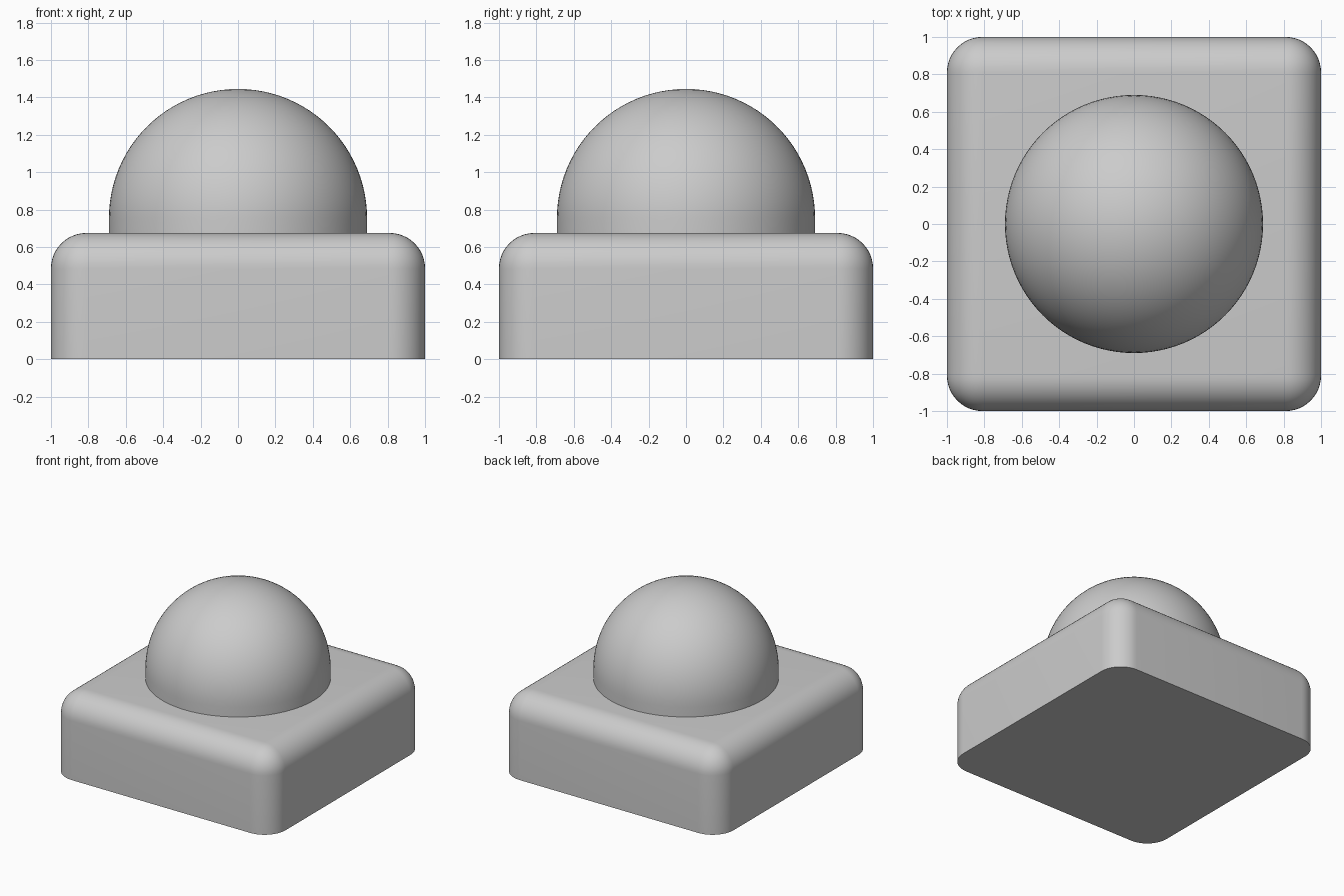
import bpy, bmesh, math

cube = bpy.data.objects.get("Cube")
if cube:
    bpy.data.objects.remove(cube, do_unlink=True)

HEIGHT, ROUND = 0.675, 0.19       # base block
RADIUS, SPRING, TOP = 0.69, 0.755, 1.445  # dome

grey = bpy.data.materials.new("plain_grey")
grey.use_nodes = True
colour = (0.6, 0.6, 0.6, 1)
grey.diffuse_color = colour
grey.node_tree.nodes["Principled BSDF"].inputs["Base Color"].default_value = colour


def finish(bm, name, angle):
    bmesh.ops.recalc_face_normals(bm, faces=bm.faces)
    mesh = bpy.data.meshes.new(name)
    bm.to_mesh(mesh)
    bm.free()
    mesh.materials.append(grey)
    obj = bpy.data.objects.new(name, mesh)
    bpy.context.collection.objects.link(obj)
    bpy.ops.object.select_all(action='DESELECT')
    obj.select_set(True)
    bpy.context.view_layer.objects.active = obj
    bpy.ops.object.shade_smooth_by_angle(angle=math.radians(angle))
    return obj


# Square base, rounded on every edge except the flat underside
bm = bmesh.new()
bmesh.ops.create_cube(bm, size=2)
for v in bm.verts:
    v.co.z = HEIGHT if v.co.z > 0 else 0
edges = [e for e in bm.edges if any(v.co.z > 0 for v in e.verts)]
bmesh.ops.bevel(bm, geom=edges, offset=ROUND, offset_type='OFFSET',
                segments=12, profile=0.5, affect='EDGES')
finish(bm, "base_block", 30)

# Dome: short straight collar running into a hemisphere, spun from a profile
bm = bmesh.new()
rings = 24
arc = [math.pi / 2 * i / rings for i in range(rings + 1)]
profile = [(RADIUS, HEIGHT - 0.01)]
profile += [(RADIUS * math.cos(a), SPRING + (TOP - SPRING) * math.sin(a)) for a in arc]
verts = [bm.verts.new((r, 0, z)) for r, z in profile]
line = [bm.edges.new(pair) for pair in zip(verts, verts[1:])]
bmesh.ops.spin(bm, geom=verts + line, cent=(0, 0, 0), axis=(0, 0, 1),
               angle=math.tau, steps=96, use_merge=True)
bmesh.ops.remove_doubles(bm, verts=bm.verts, dist=0.0001)
finish(bm, "dome", 40)
